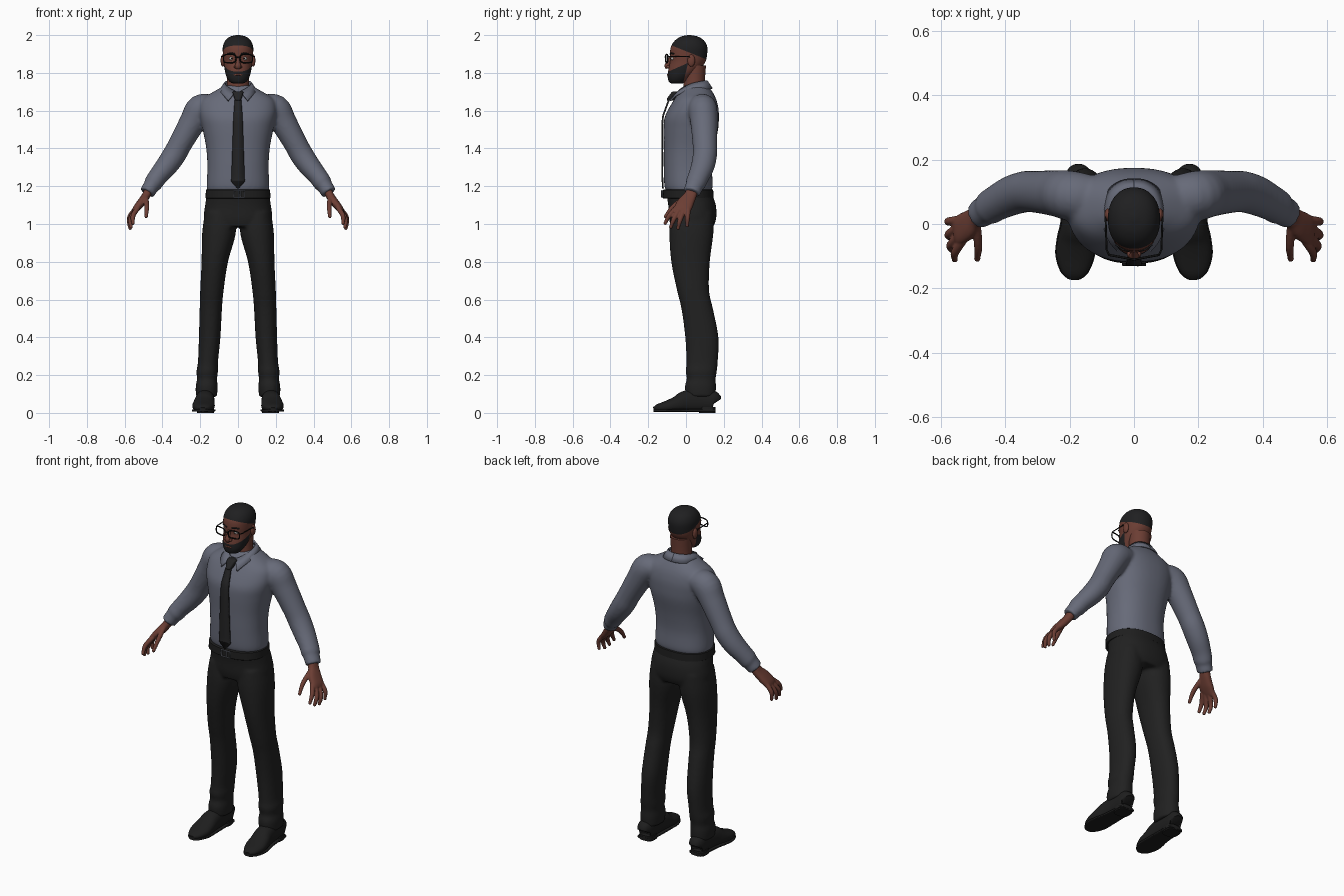
import bpy, bmesh
from math import sin, cos, pi
from mathutils import Vector, Matrix

cube = bpy.data.objects.get("Cube")
if cube:
    bpy.data.objects.remove(cube, do_unlink=True)


def material(name, r, g, b, rough=0.8):
    m = bpy.data.materials.new(name)
    m.use_nodes = True
    m.diffuse_color = (r, g, b, 1)
    node = m.node_tree.nodes["Principled BSDF"]
    node.inputs["Base Color"].default_value = (r, g, b, 1)
    node.inputs["Roughness"].default_value = rough
    return m


shirt_cloth = material("shirt grey blue", .135, .145, .19)
trouser_cloth = material("trouser charcoal", .015, .015, .015)
tie_cloth = material("tie black", .017, .017, .018)
skin = material("brown skin", .15, .048, .034)
hair = material("black hair", .014, .014, .015)
leather = material("black leather", .013, .013, .013)
metal = material("buckle grey", .14, .15, .18)
frame_black = material("glasses black", .006, .006, .006)
eye_white = material("eye white", .45, .42, .4)

SIDES = (("left", 1), ("right", -1))
X, Y = Vector((1, 0, 0)), Vector((0, 1, 0))


def smooth_rows(rows, steps):
    """Catmull-Rom interpolation of rows of numbers."""
    out = []
    last = len(rows) - 1
    for i in range(last):
        quad = (rows[max(i - 1, 0)], rows[i], rows[i + 1], rows[min(i + 2, last)])
        for k in range(steps):
            t = k / steps
            out.append([q + t / 2 * (r - p + t * (2 * p - 5 * q + 4 * r - s + t * (3 * (q - r) + s - p)))
                        for p, q, r, s in zip(*quad)])
    return out + [list(rows[-1])]


def loft(bm, rows, ref=None, power=2.0, sides=32, steps=4):
    """Rows are centre x, y, z and two radii; level rings unless ref gives the second axis."""
    rows = smooth_rows(rows, steps)
    rings = []
    for i, (x, y, z, a, b) in enumerate(rows):
        u, v = X, Y
        if ref:
            ahead, behind = rows[min(i + 1, len(rows) - 1)], rows[max(i - 1, 0)]
            t = (Vector(ahead[:3]) - Vector(behind[:3])).normalized()
            v = (ref - t * ref.dot(t)).normalized()
            u = t.cross(v)
        ring = []
        for k in range(sides):
            c, s = cos(2 * pi * k / sides), sin(2 * pi * k / sides)
            c, s = [abs(w) ** (2 / power) * (1 if w > 0 else -1) for w in (c, s)]
            ring.append(bm.verts.new(Vector((x, y, z)) + u * a * c + v * b * s))
        rings.append(ring)
    for low, high in zip(rings, rings[1:]):
        for k in range(sides):
            n = (k + 1) % sides
            bm.faces.new((low[k], low[n], high[n], high[k]))
    bm.faces.new(rings[0][::-1])
    bm.faces.new(rings[-1])


def level(rows):
    """Turn z, half width, front y, back y, centre x into loft rows."""
    return [(x, (f + b) / 2, z, w, (b - f) / 2) for z, w, f, b, x in rows]


def flip(rows, s):
    return [(r[0] * s, *r[1:]) for r in rows]


def strip(bm, rows, steps=5):
    """Ribbon between two edges, each row holding both edge points."""
    pairs = [(bm.verts.new(r[:3]), bm.verts.new(r[3:])) for r in smooth_rows(rows, steps)]
    for (a, b), (c, d) in zip(pairs, pairs[1:]):
        bm.faces.new((a, b, d, c))


def ball(bm, centre, size):
    bmesh.ops.create_uvsphere(bm, u_segments=20, v_segments=12, radius=1,
                              matrix=Matrix.Translation(centre) @ Matrix.Diagonal((*size, 1)))


def finish(bm, name, *mats, voxel=0, thick=0, relax=4):
    bmesh.ops.recalc_face_normals(bm, faces=bm.faces)
    for f in bm.faces:
        f.smooth = True
    for e in bm.edges:
        if len(e.link_faces) == 2 and e.calc_face_angle() > .8:
            e.smooth = False
    me = bpy.data.meshes.new(name)
    bm.to_mesh(me)
    bm.free()
    ob = bpy.data.objects.new(name, me)
    bpy.context.collection.objects.link(ob)
    for m in mats:
        me.materials.append(m)
    if voxel:
        mod = ob.modifiers.new("blend", 'REMESH')
        mod.mode, mod.voxel_size, mod.use_smooth_shade = 'VOXEL', voxel, True
        mod = ob.modifiers.new("relax", 'SMOOTH')
        mod.factor, mod.iterations = .5, relax
    if thick:
        mod = ob.modifiers.new("thickness", 'SOLIDIFY')
        mod.thickness, mod.offset = thick, 0
    return ob


def wire(name, points, radius, mat, cyclic=False):
    cu = bpy.data.curves.new(name, 'CURVE')
    cu.dimensions, cu.bevel_depth, cu.bevel_resolution = '3D', radius, 2
    cu.use_fill_caps = True
    sp = cu.splines.new('POLY')
    sp.points.add(len(points) - 1)
    for p, co in zip(sp.points, points):
        p.co = (*co, 1)
    sp.use_cyclic_u = cyclic
    cu.materials.append(mat)
    bpy.context.collection.objects.link(bpy.data.objects.new(name, cu))


# Shirt: torso and both sleeves blended together
bm = bmesh.new()
loft(bm, level([(1.17, .16, -.1, .13, 0), (1.2, .166, -.114, .141, 0), (1.3, .162, -.118, .138, 0),
                (1.4, .168, -.118, .15, 0), (1.5, .187, -.119, .17, 0), (1.56, .2, -.114, .174, 0),
                (1.61, .205, -.092, .172, 0), (1.66, .19, -.062, .16, 0), (1.7, .13, -.035, .14, 0),
                (1.735, .068, -.01, .115, 0)]), power=2.3, sides=48)
sleeve = [(.13, .08, 1.625, .06, .07), (.195, .088, 1.607, .08, .077), (.24, .095, 1.54, .07, .072),
          (.305, .1, 1.425, .062, .065), (.338, .1, 1.365, .062, .064), (.38, .088, 1.305, .058, .062),
          (.425, .066, 1.25, .051, .056), (.45, .05, 1.214, .049, .054), (.457, .045, 1.204, .043, .048),
          (.482, .03, 1.165, .041, .046)]
for _, s in SIDES:
    loft(bm, flip(sleeve, s), ref=Y)
finish(bm, "shirt", shirt_cloth, voxel=.009)

# Collar: folded band with pointed tips
bm = bmesh.new()
for _, s in SIDES:
    strip(bm, [(s * a, b, c, s * d, e, f) for a, b, c, d, e, f in (
        (.012, -.042, 1.7, .052, -.083, 1.652), (.045, -.02, 1.718, .08, -.045, 1.685),
        (.068, .03, 1.742, .098, .03, 1.705), (.06, .08, 1.754, .08, .1, 1.712),
        (.03, .105, 1.758, .04, .132, 1.716), (0, .11, 1.758, 0, .138, 1.716))])
finish(bm, "collar", shirt_cloth, thick=.009)

# Tie: long blade and knot
bm = bmesh.new()
strip(bm, [(-w, y, z, w, y, z) for z, w, y in (
    (1.67, .016, -.085), (1.61, .021, -.108), (1.55, .025, -.124), (1.4, .03, -.126),
    (1.25, .035, -.125), (1.225, .035, -.124), (1.187, .002, -.122))])
finish(bm, "tie_blade", tie_cloth, thick=.009)
bm = bmesh.new()
loft(bm, level([(1.655, .015, -.1, -.06, 0), (1.665, .019, -.1, -.05, 0),
                (1.695, .028, -.078, -.03, 0), (1.702, .025, -.068, -.03, 0)]), power=3)
finish(bm, "tie_knot", tie_cloth)

# Trousers: hips and both legs blended together
bm = bmesh.new()
loft(bm, level([(1.165, .164, -.105, .135, 0), (1.1, .174, -.094, .158, 0), (1.03, .182, -.09, .16, 0),
                (.985, .165, -.08, .145, 0)]), power=2.3, sides=48)
leg = level([(1.06, .08, -.08, .145, .095), (.95, .089, -.088, .145, .101), (.8, .07, -.078, .126, .123),
             (.65, .062, -.048, .122, .138), (.55, .059, -.024, .143, .144), (.4, .057, -.004, .172, .15),
             (.27, .053, .002, .168, .159), (.22, .057, -.002, .163, .163), (.18, .053, .004, .157, .164),
             (.14, .058, -.006, .159, .166), (.085, .056, 0, .156, .167)])
for _, s in SIDES:
    loft(bm, flip(leg, s), power=2.2)
finish(bm, "trousers", trouser_cloth, voxel=.009, relax=3)

# Belt and buckle
bm = bmesh.new()
loft(bm, level([(z, w, -w + .049, w - .026, 0) for z, w in
                ((1.135, .168), (1.138, .172), (1.18, .17), (1.183, .166))]), power=2.3, sides=48, steps=1)
finish(bm, "belt", leather)
wire("belt_buckle", [(x, -.127, z) for x, z in ((-.022, 1.14), (.035, 1.14), (.035, 1.178), (-.022, 1.178))],
     .004, metal, True)
wire("buckle_prong", [(.012, -.128, 1.142), (.012, -.128, 1.177)], .004, metal)

# Shoes: upper, sole and heel
upper = [(.172, .157, .055, .03, .03), (.172, .145, .062, .055, .043), (.172, .08, .064, .06, .046),
         (.175, 0, .06, .058, .051), (.18, -.05, .045, .043, .057), (.183, -.1, .034, .031, .058),
         (.185, -.15, .026, .02, .04), (.186, -.172, .022, .008, .015)]
for side, s in SIDES:
    bm = bmesh.new()
    loft(bm, flip(upper, s), ref=X, power=2.3)
    for v in bm.verts:
        v.co.z = max(v.co.z, .014)
    finish(bm, side + "_shoe", leather)
    bm = bmesh.new()
    loft(bm, flip([(x, y, .013, .007, b + .003) for x, y, z, a, b in upper], s), ref=X, power=5)
    heel = [(s * .172, .113, z, .044, .043) for z in (0, .016, .03)]
    loft(bm, heel, power=3, steps=1)
    finish(bm, side + "_sole", leather)

# Hands: palm, fingers and thumb blended together
fingers = [((.53, -.05, 1.085), (.555, -.088, 1.045), (.556, -.11, 1.005)),
           ((.54, -.035, 1.075), (.569, -.065, 1.025), (.566, -.08, .985)),
           ((.546, -.012, 1.07), (.575, -.032, 1.02), (.571, -.042, .978)),
           ((.546, .012, 1.075), (.575, .008, 1.035), (.574, .006, .992)),
           ((.488, -.005, 1.14), (.483, -.07, 1.09), (.486, -.108, 1.04))]
palm = [(.47, .035, 1.185, .023, .03), (.49, .02, 1.145, .022, .034), (.515, -.003, 1.11, .022, .044),
        (.54, -.018, 1.08, .018, .045), (.552, -.024, 1.062, .012, .04)]
for side, s in SIDES:
    bm = bmesh.new()
    loft(bm, flip(palm, s), ref=Y, power=2.5)
    for joints in fingers:
        loft(bm, flip([(*p, r, r) for p, r in zip(joints, (.014, .013, .009))], s), ref=Y, sides=12)
        tip = Vector(joints[-1])
        ball(bm, (tip.x * s, tip.y, tip.z), (.01, .01, .01))
    finish(bm, side + "_hand", skin, voxel=.004, relax=3)

# Neck
bm = bmesh.new()
loft(bm, level([(1.67, .066, -.02, .105, 0), (1.75, .058, -.012, .1, 0), (1.84, .06, -.01, .106, 0)]))
finish(bm, "neck", skin)

# Head: hair and beard cut in along sloping planes
bm = bmesh.new()
loft(bm, level([(1.743, .02, -.075, -.025, 0), (1.752, .043, -.09, .0, 0), (1.78, .061, -.097, .03, 0),
                (1.82, .071, -.093, .075, 0), (1.86, .076, -.084, .103, 0), (1.9, .08, -.085, .112, 0),
                (1.94, .08, -.079, .112, 0), (1.972, .067, -.058, .095, 0), (1.992, .042, -.027, .063, 0),
                (2, .008, .01, .026, 0)]), power=2.15, sides=48, steps=5)
hairline = (Vector((0, 0, 1.915)), Vector((0, .4, 1)))
beard_top = (Vector((0, 0, 1.848)), Vector((0, -.44, 1)))
beard_back = (Vector((0, -.002, 1.8)), Vector((0, 1, -.25)))
for co, no in (hairline, beard_top, beard_back):
    bmesh.ops.bisect_plane(bm, geom=bm.verts[:] + bm.edges[:] + bm.faces[:], plane_co=co, plane_no=no)
for f in bm.faces:
    c = f.calc_center_median()
    over_hair, over_beard, behind = [(c - co).dot(no) > 0 for co, no in (hairline, beard_top, beard_back)]
    f.material_index = 1 if over_hair or not (over_beard or behind) else 0
finish(bm, "head", skin, hair)

# Nose, lips and ears
bm = bmesh.new()
loft(bm, [(0, -.08, 1.885, .008, .008), (0, -.092, 1.858, .011, .01), (0, -.1, 1.838, .014, .016),
          (0, -.097, 1.824, .01, .013)], ref=X, sides=16)
for _, s in SIDES:
    ball(bm, (s * .013, -.093, 1.832), (.009, .012, .008))
finish(bm, "nose", skin)
wire("lips", [(-.02, -.09, 1.788), (-.01, -.096, 1.791), (.01, -.096, 1.791), (.02, -.09, 1.788)], .005, skin)
for side, s in SIDES:
    bm = bmesh.new()
    ball(bm, (s * .081, .028, 1.865), (.011, .02, .032))
    finish(bm, side + "_ear", skin)

    # Eyes, brows and glasses
    for part, y, r, mat in (("_eye", -.067, .013, eye_white), ("_iris", -.077, .005, frame_black)):
        bm = bmesh.new()
        ball(bm, (s * .034, y, 1.876), (r, r, r * .8))
        finish(bm, side + part, mat)
    wire(side + "_eyebrow", [(s * x, y, z) for x, y, z in
         ((.016, -.083, 1.9), (.035, -.078, 1.905), (.055, -.064, 1.9))], .004, hair)
    rim = []
    for k in range(24):
        c, n = [abs(w) ** .55 * (1 if w > 0 else -1) for w in (cos(k * pi / 12), sin(k * pi / 12))]
        rim.append((s * (.044 + .033 * c), -.108 + .012 * (c + 1) / 2, 1.876 + .022 * n))
    wire(side + "_glasses_rim", rim, .0035, frame_black, True)
    wire(side + "_glasses_arm", [(s * .077, -.096, 1.886), (s * .085, -.08, 1.887),
                                 (s * .088, .015, 1.887), (s * .086, .035, 1.872)], .003, frame_black)
wire("glasses_bridge", [(-.012, -.108, 1.88), (0, -.11, 1.884), (.012, -.108, 1.88)], .0035, frame_black)
